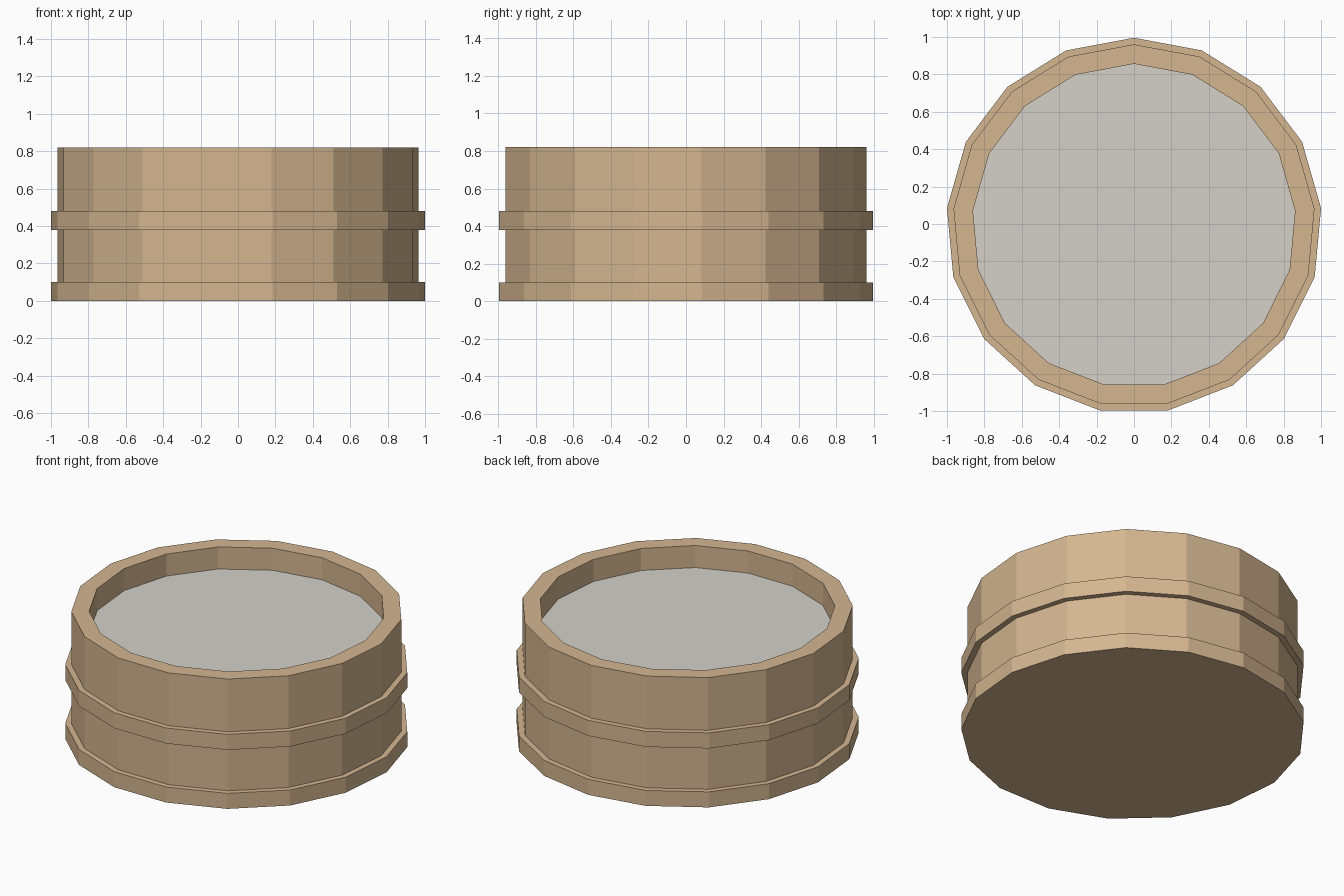
import bpy, math

if "Cube" in bpy.data.objects:
    bpy.data.objects.remove(bpy.data.objects["Cube"])

SIDES = 17
Y_OFF = -0.0086  # recentres the odd-sided outline


def srgb(*rgb):
    lin = [((c / 255 + 0.055) / 1.055) ** 2.4 for c in rgb]
    return (*lin, 1.0)


def material(name, *rgb):
    m = bpy.data.materials.new(name)
    m.diffuse_color = srgb(*rgb)
    m.use_nodes = True
    m.node_tree.nodes["Principled BSDF"].inputs["Base Color"].default_value = m.diffuse_color
    return m


def ring(r, z):
    step = 2 * math.pi / SIDES
    return [(r * math.sin(i * step), r * math.cos(i * step) + Y_OFF, z)
            for i in range(SIDES)]


def lathe(name, profile, mat):
    """Revolve (radius, z) points listed bottom to top; cap both ends."""
    verts = [v for r, z in profile for v in ring(r, z)]
    n = SIDES
    faces = [list(range(n))]
    for k in range(len(profile) - 1):
        for i in range(n):
            j = (i + 1) % n
            faces.append([k * n + i, (k + 1) * n + i, (k + 1) * n + j, k * n + j])
    last = (len(profile) - 1) * n
    faces.append([last + i for i in reversed(range(n))])
    me = bpy.data.meshes.new(name)
    me.from_pydata(verts, [], faces)
    me.materials.append(mat)
    me.update()
    ob = bpy.data.objects.new(name, me)
    bpy.context.collection.objects.link(ob)
    return ob


wood = material("tan wood", 212, 182, 144)
grey = material("pale grey", 211, 209, 201)

OUTER, BODY, INNER = 1.0043, 0.969, 0.865

# Tub wall with two raised bands, rim and recessed floor
lathe("tub", [(OUTER, 0), (OUTER, 0.10), (BODY, 0.10), (BODY, 0.38),
              (OUTER, 0.38), (OUTER, 0.48), (BODY, 0.48), (BODY, 0.82),
              (INNER, 0.82), (INNER, 0.672)], wood)

# Grey filling surface just inside the rim
lathe("filling", [(INNER - 0.0005, 0.673), (INNER - 0.0005, 0.678)], grey)
